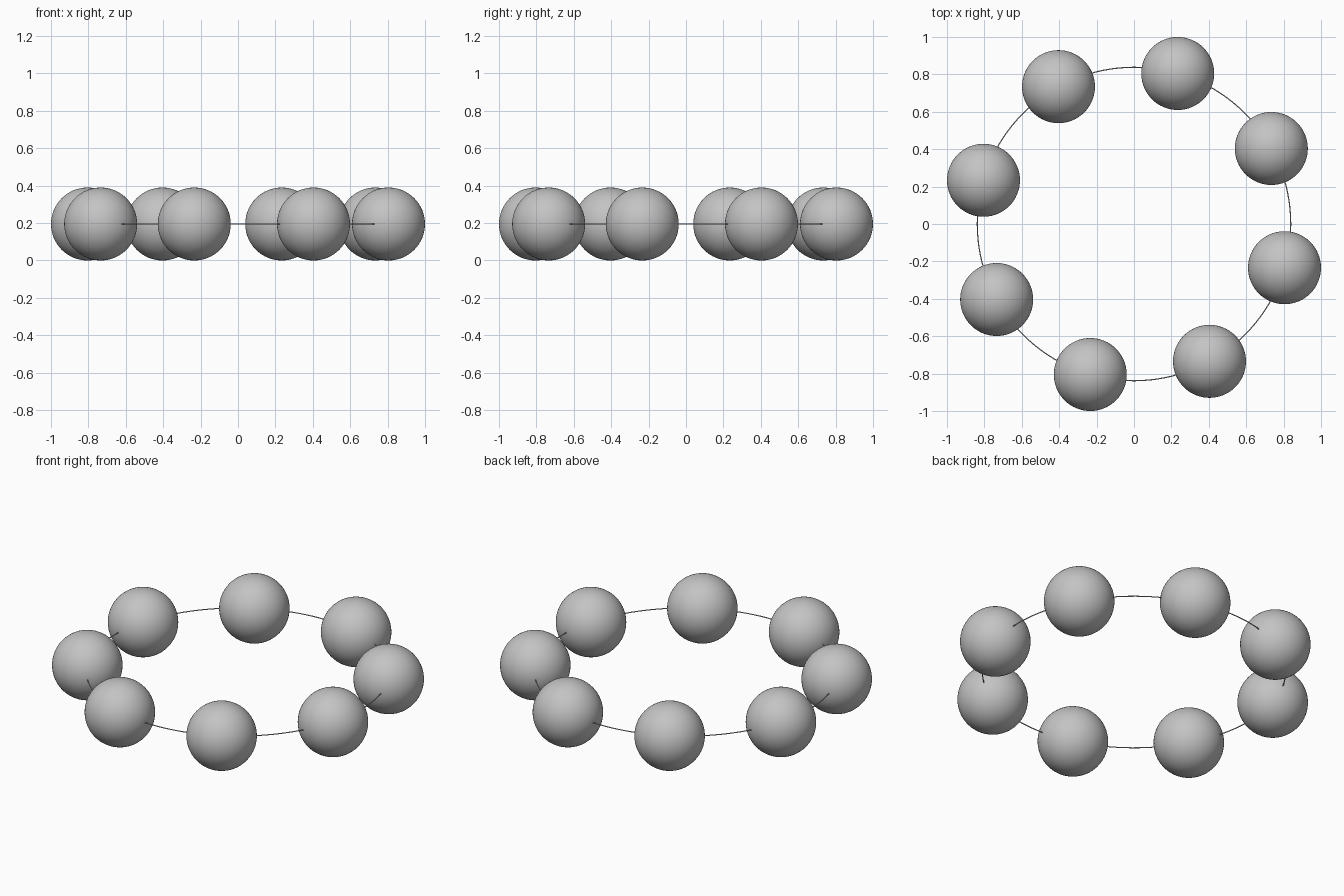
import bpy
import math

cube = bpy.data.objects.get("Cube")
if cube:
    bpy.data.objects.remove(cube, do_unlink=True)

BEADS = 8
RING_RADIUS = 0.838
BEAD_RADIUS = 0.195
START = math.radians(-16.2)

grey = bpy.data.materials.new("plain grey")
grey.use_nodes = True
colour = (0.55, 0.55, 0.55, 1)
grey.diffuse_color = colour
grey.node_tree.nodes["Principled BSDF"].inputs["Base Color"].default_value = colour


def finish(name):
    obj = bpy.context.object
    obj.name = name
    obj.data.materials.append(grey)
    bpy.ops.object.shade_smooth()


# Thin cord running through the middle of every bead
bpy.ops.mesh.primitive_torus_add(
    location=(0, 0, BEAD_RADIUS), major_radius=RING_RADIUS, minor_radius=0.003,
    major_segments=128, minor_segments=8)
finish("cord")

# Evenly spaced round beads
for i in range(BEADS):
    angle = START + i * math.tau / BEADS
    bpy.ops.mesh.primitive_uv_sphere_add(
        segments=64, ring_count=32, radius=BEAD_RADIUS,
        location=(RING_RADIUS * math.cos(angle), RING_RADIUS * math.sin(angle), BEAD_RADIUS),
        rotation=(0, 0, angle))
    finish(f"bead_{i + 1}")
